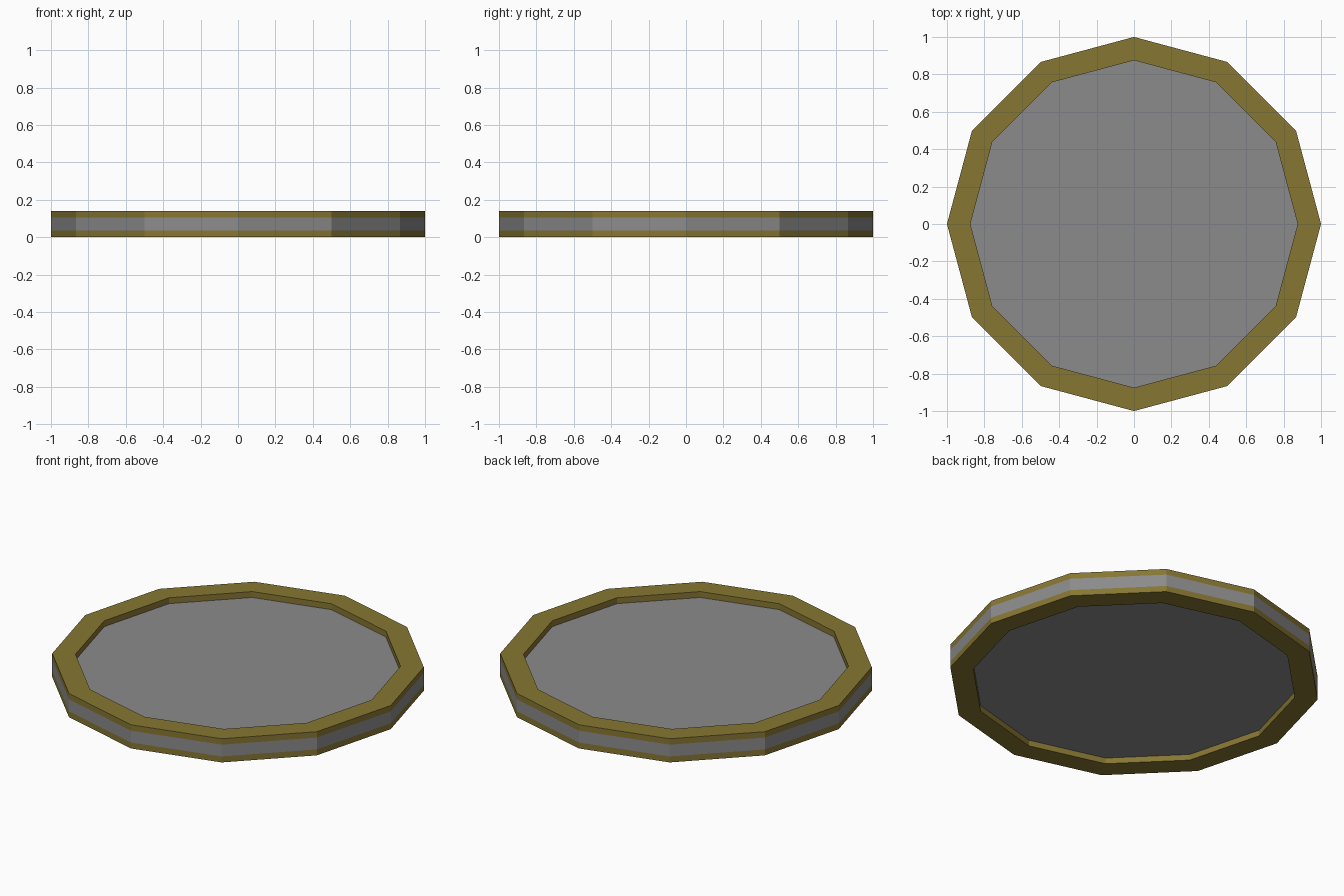
import bpy, bmesh, math

if "Cube" in bpy.data.objects:
    bpy.data.objects.remove(bpy.data.objects["Cube"])

SIDES = 12
R_OUT, R_IN = 1.0, 0.875
RIM, HEIGHT = 0.035, 0.14


def material(name, rgb):
    mat = bpy.data.materials.new(name)
    mat.diffuse_color = (*rgb, 1)
    mat.use_nodes = True
    mat.node_tree.nodes["Principled BSDF"].inputs["Base Color"].default_value = mat.diffuse_color
    return mat


gold = material("dark_gold", (0.24, 0.18, 0.032))
grey = material("dark_grey", (0.26, 0.26, 0.26))


def finish(bm, name, mat):
    bmesh.ops.recalc_face_normals(bm, faces=bm.faces)
    mesh = bpy.data.meshes.new(name)
    bm.to_mesh(mesh)
    bm.free()
    mesh.materials.append(mat)
    bpy.context.collection.objects.link(bpy.data.objects.new(name, mesh))


def circle(bm, r, z):
    return [bm.verts.new((r * math.cos(math.tau * i / SIDES),
                          r * math.sin(math.tau * i / SIDES), z)) for i in range(SIDES)]


def bridge(bm, a, b):
    for i in range(SIDES):
        j = (i + 1) % SIDES
        bm.faces.new((a[i], a[j], b[j], b[i]))


# Grey disc forming the middle layer
bm = bmesh.new()
low, high = circle(bm, R_OUT, RIM), circle(bm, R_OUT, HEIGHT - RIM)
bridge(bm, low, high)
bm.faces.new(low)
bm.faces.new(high)
finish(bm, "disc_core", grey)

# Gold raised rims on both faces
for name, z in (("bottom_rim", 0.0), ("top_rim", HEIGHT - RIM)):
    bm = bmesh.new()
    loops = [circle(bm, r, h) for r, h in
             ((R_OUT, z), (R_OUT, z + RIM), (R_IN, z + RIM), (R_IN, z))]
    for k in range(4):
        bridge(bm, loops[k], loops[(k + 1) % 4])
    finish(bm, name, gold)
